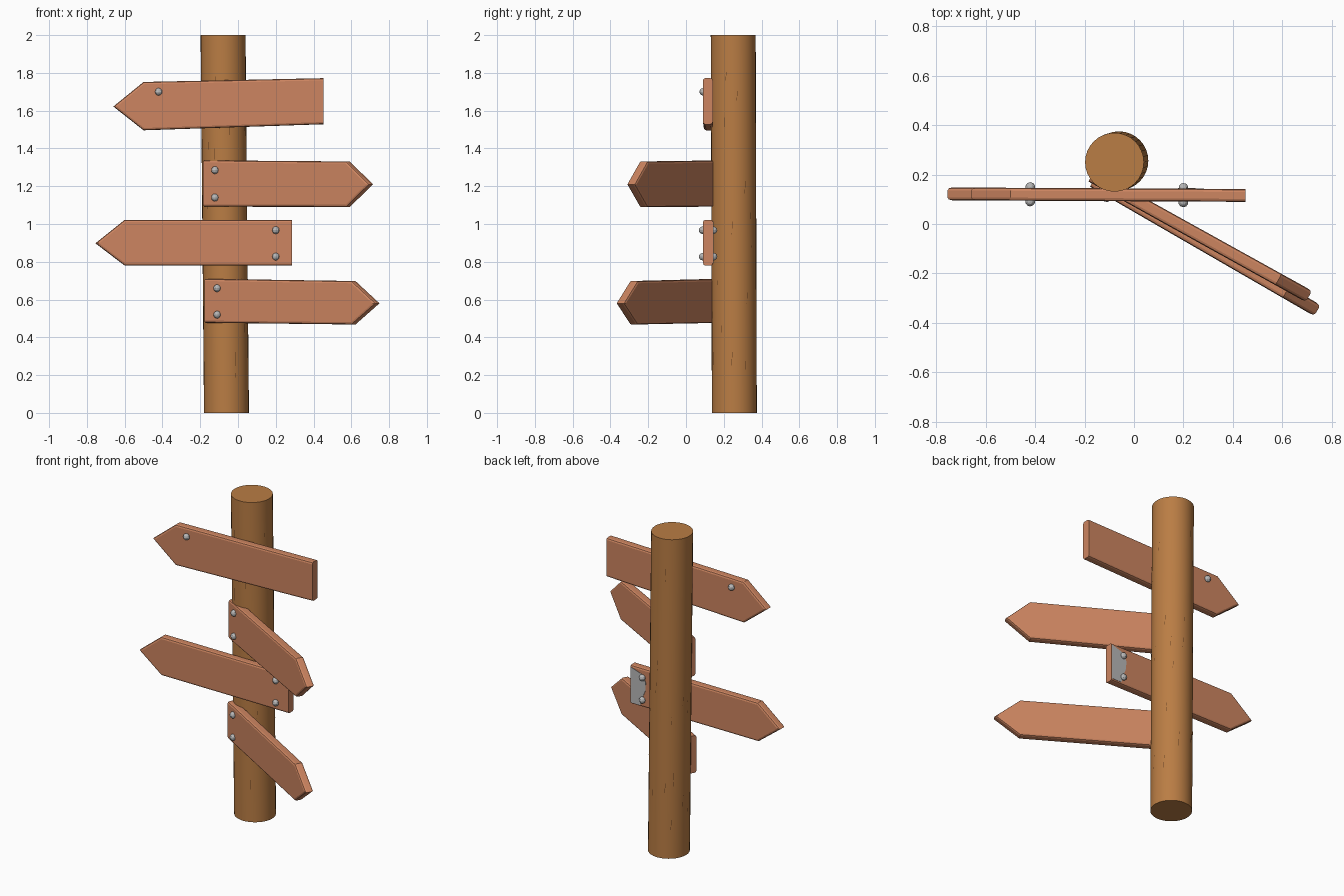
import bpy, bmesh, math, random
from mathutils import Vector, Matrix

if "Cube" in bpy.data.objects:
    bpy.data.objects.remove(bpy.data.objects["Cube"])

random.seed(4)


def material(name, rgb):
    m = bpy.data.materials.new(name)
    m.diffuse_color = (*rgb, 1)
    m.use_nodes = True
    m.node_tree.nodes["Principled BSDF"].inputs["Base Color"].default_value = m.diffuse_color
    return m


POST = material("post_wood", (0.49, 0.205, 0.058))
SIGN = material("sign_wood", (0.61, 0.235, 0.118))
METAL = material("bolt_metal", (0.48, 0.48, 0.48))
DARK = material("crack_brown", (0.13, 0.05, 0.015))


def make(name, bm, mat, matrix=Matrix()):
    bmesh.ops.recalc_face_normals(bm, faces=bm.faces)
    me = bpy.data.meshes.new(name)
    bm.to_mesh(me)
    bm.free()
    me.materials.append(mat)
    ob = bpy.data.objects.new(name, me)
    ob.matrix_world = matrix
    bpy.context.collection.objects.link(ob)
    return ob


# Post: slightly leaning round trunk
R = 0.119


def axis(z):
    return Vector((-0.061 - 0.009 * z, 0.256 - 0.003 * z, z))


def on_post(a, z, r=R):
    return axis(z) + Vector((r * math.cos(a), r * math.sin(a), 0))


bm = bmesh.new()
N = 32
low, high = [[bm.verts.new(on_post(2 * math.pi * i / N, z)) for i in range(N)] for z in (0, 2)]
bm.faces.new(low)
bm.faces.new(high)
for i in range(N):
    j = (i + 1) % N
    f = bm.faces.new((low[i], low[j], high[j], high[i]))
    f.smooth = True
for e in bm.edges:
    e.smooth = all(f.smooth for f in e.link_faces)
make("post", bm, POST)

# Thin cracks in the wood: slim diamonds just proud of the surface
bm = bmesh.new()
for k in range(34):
    a = k * 2.4 + random.uniform(-0.2, 0.2)
    z = random.uniform(0.1, 1.85)
    h = random.uniform(0.03, 0.08)
    w = 0.018
    rr = R + 0.001
    bm.faces.new([bm.verts.new(on_post(a + da, z + dz, rr))
                  for da, dz in ((-w, -h), (w, 0), (w * 1.4, h), (-w * 0.3, 0))])
make("post_cracks", bm, DARK)

T = 0.052  # board thickness


def bolt(name, x, z, y, matrix):
    bm = bmesh.new()
    bmesh.ops.create_uvsphere(bm, u_segments=10, v_segments=6, radius=0.02)
    make(name, bm, METAL, matrix @ Matrix.Translation((x, y, z)))


def sign(name, pivot, angle, end, shoulder, tip, bolts, back_bolts):
    """end/shoulder = (x, z low, z high), tip = (x, z); x read in the front view."""
    c = math.cos(angle)
    u = lambda x: (x - pivot[0]) / c
    matrix = Matrix.Translation((*pivot, 0)) @ Matrix.Rotation(angle, 4, 'Z')
    pts = [(end[0], end[1]), (shoulder[0], shoulder[1]), tip,
           (shoulder[0], shoulder[2]), (end[0], end[2])]
    bm = bmesh.new()
    front, back = [[bm.verts.new((u(x), y, z)) for x, z in pts] for y in (-T / 2, T / 2)]
    bm.faces.new(front)
    bm.faces.new(back)
    for i in range(5):
        j = (i + 1) % 5
        bm.faces.new((front[i], front[j], back[j], back[i]))
    # chamfer the long and pointed edges, keep the square end sharp
    ends = {front[0], front[4]}, {back[0], back[4]}
    edges = [e for loop, sq in zip((front, back), ends) for e in bm.edges
             if set(e.verts) <= set(loop) and set(e.verts) != sq]
    bmesh.ops.bevel(bm, geom=edges, offset=0.012, segments=2, profile=0.5, affect='EDGES')
    make(name, bm, SIGN, matrix)
    for n, (x, z) in enumerate(bolts):
        for side in ((-1, 1) if back_bolts else (-1,)):
            where = "front" if side < 0 else "back"
            bolt(f"{name}_bolt_{where}_{n + 1}", u(x), z, side * (T / 2 + 0.003), matrix)
    return matrix


# Four arrow boards, top to bottom
sign("sign_top_left", (0, 0.118), math.radians(-0.3), (0.452, 1.528, 1.772),
     (-0.50, 1.496, 1.752), (-0.66, 1.622), [(-0.42, 1.70)], True)
sign("sign_upper_right", (0.708, -0.293), math.radians(-29), (-0.172, 1.092, 1.337),
     (0.585, 1.090, 1.331), (0.708, 1.21), [(-0.108, 1.285), (-0.108, 1.14)], False)
low_left = sign("sign_lower_left", (0, 0.118), math.radians(-0.3), (0.285, 0.78, 1.022),
                (-0.60, 0.78, 1.022), (-0.755, 0.898), [(0.20, 0.967), (0.20, 0.827)], True)
sign("sign_bottom_right", (0.742, -0.35), math.radians(-30), (-0.165, 0.477, 0.710),
     (0.615, 0.468, 0.698), (0.742, 0.58), [(-0.096, 0.66), (-0.096, 0.52)], False)

# Grey metal patch on the back of the lower left board
bm = bmesh.new()
patch = [(0.284, 0.79), (0.284, 1.012), (0.20, 0.985), (0.178, 0.94), (0.18, 0.89),
         (0.20, 0.84), (0.215, 0.79)]
face = bm.faces.new([bm.verts.new((x, T / 2, z)) for x, z in patch])
grown = bmesh.ops.extrude_face_region(bm, geom=[face])
bmesh.ops.translate(bm, vec=(0, 0.002, 0),
                    verts=[v for v in grown["geom"] if isinstance(v, bmesh.types.BMVert)])
make("back_plate", bm, METAL, low_left)
